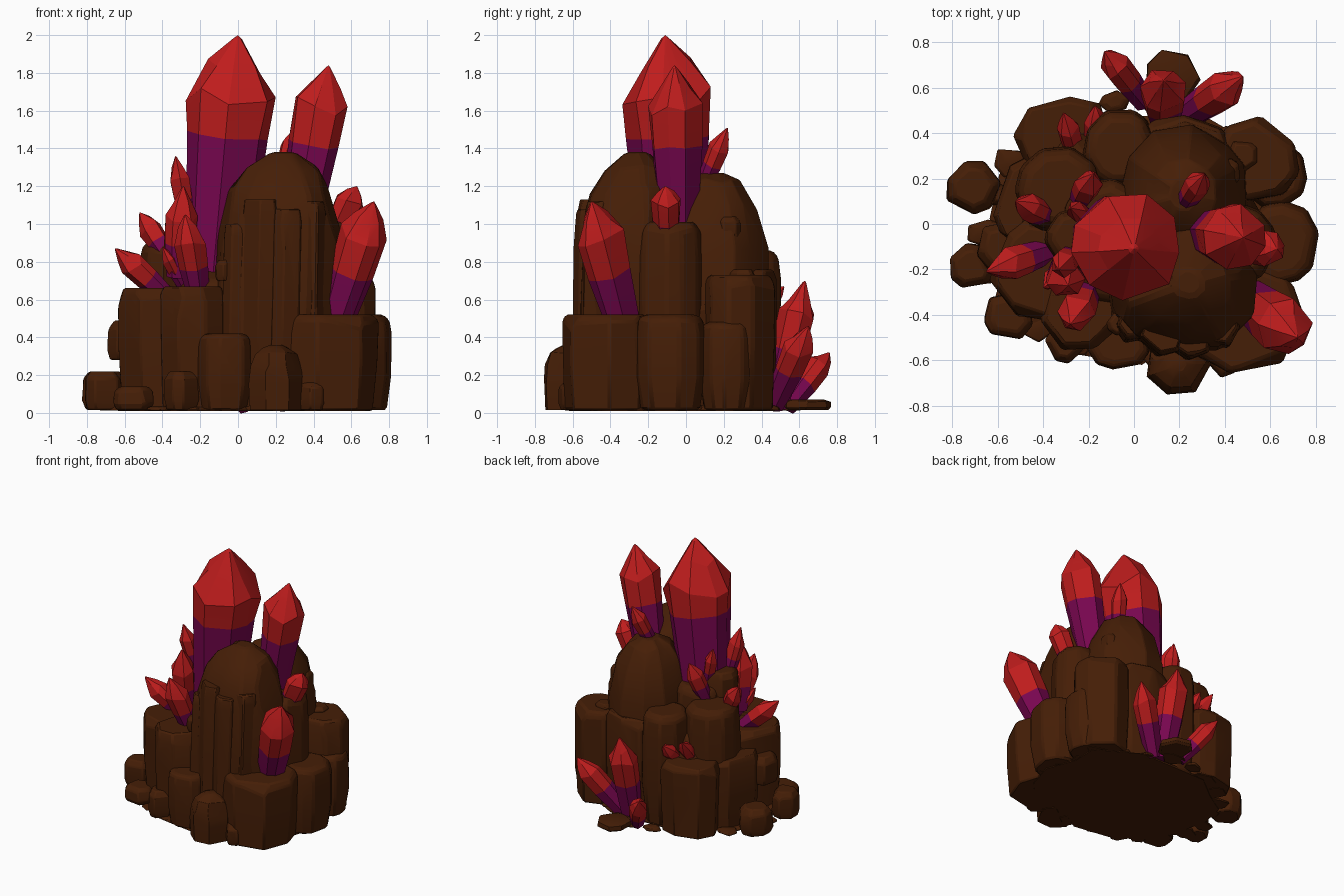
import bpy
import bmesh
import random
from math import cos, sin, pi, radians
from mathutils import Vector

cube = bpy.data.objects.get("Cube")
if cube:
    bpy.data.objects.remove(cube, do_unlink=True)


def make_material(name, colour):
    mat = bpy.data.materials.new(name)
    mat.use_nodes = True
    mat.diffuse_color = (*colour, 1)
    shader = mat.node_tree.nodes["Principled BSDF"]
    shader.inputs["Base Color"].default_value = (*colour, 1)
    shader.inputs["Roughness"].default_value = 0.8
    return mat


BROWN = make_material("rock brown", (0.06, 0.013, 0.002))
PURPLE = make_material("crystal purple", (0.19, 0.002, 0.08))
RED = make_material("crystal red", (0.52, 0.012, 0.012))


def finish(bm, name, materials, bevel, angle):
    bmesh.ops.recalc_face_normals(bm, faces=bm.faces)
    mesh = bpy.data.meshes.new(name)
    bm.to_mesh(mesh)
    bm.free()
    obj = bpy.data.objects.new(name, mesh)
    bpy.context.collection.objects.link(obj)
    for mat in materials:
        mesh.materials.append(mat)
    if bevel:
        mod = obj.modifiers.new("worn edges", "BEVEL")
        mod.width = bevel
        mod.segments = 1
        mod.limit_method = "ANGLE"
        mod.angle_limit = radians(28)
    bpy.ops.object.select_all(action="DESELECT")
    obj.select_set(True)
    bpy.context.view_layer.objects.active = obj
    bpy.ops.object.shade_smooth_by_angle(angle=radians(angle))


def skin(bm, rings):
    """Bridge equal rings of vertices; returns the faces of each band."""
    bands = []
    for low, high in zip(rings, rings[1:]):
        n = len(low)
        bands.append([bm.faces.new((low[i], low[(i + 1) % n], high[(i + 1) % n], high[i]))
                      for i in range(n)])
    return bands


def chisel(bm, rng, cuts, depth):
    """Slice flat facets off the outside of a rock."""
    for _ in range(cuts):
        a = rng.uniform(0, 2 * pi)
        normal = Vector((cos(a), sin(a), rng.uniform(0, 0.7))).normalized()
        far = max((v.co for v in bm.verts), key=normal.dot)
        cut = bmesh.ops.bisect_plane(bm, geom=bm.verts[:] + bm.edges[:] + bm.faces[:],
                                     plane_co=far - normal * depth, plane_no=normal,
                                     clear_outer=True)
        rim = [e for e in cut["geom_cut"] if isinstance(e, bmesh.types.BMEdge)]
        bmesh.ops.edgeloop_fill(bm, edges=rim)


# Height fraction and width of each kind of rock
PROFILES = {
    "block": [(0, 0.92), (0.5, 1), (0.93, 1), (1, 0.88)],
    "column": [(0, 0.84), (0.35, 1), (0.8, 1), (0.95, 0.94), (1, 0.74)],
    "dome": [(0, 0.95), (0.4, 1), (0.68, 0.97), (0.86, 0.78), (0.96, 0.5), (1, 0.22)],
    "spire": [(0, 1), (0.4, 1.04), (0.72, 1.02), (0.85, 0.88), (0.93, 0.6), (1, 0.2)],
    "boulder": [(0, 0.85), (0.25, 1), (0.8, 0.98), (1, 0.7)],
    "shard": [(0, 1), (0.6, 0.9), (1, 0.45)],
}


def rock(name, kind, x, y, rx, ry, top, bottom=0.015, sides=8, lean=(0, 0), rough=0.07, cuts=0):
    rng = random.Random(name)
    bm = bmesh.new()
    turn = rng.uniform(0, pi)
    spokes = [(turn + 2 * pi * (i + rng.uniform(-0.25, 0.25)) / sides,
               1.05 + rng.uniform(-rough, rough)) for i in range(sides)]
    rings = []
    for t, width in PROFILES[kind]:
        ring = []
        for a, r in spokes:
            r *= width * (1 + rng.uniform(-rough, rough) * 0.5)
            z = bottom + (top - bottom) * t
            if 0 < t < 1:
                z += rng.uniform(-rough, rough) * 0.4 * (top - bottom)
            ring.append(bm.verts.new((x + lean[0] * t + rx * r * cos(a),
                                      y + lean[1] * t + ry * r * sin(a), min(z, top))))
        rings.append(ring)
    skin(bm, rings)
    bm.faces.new(rings[-1])
    bm.faces.new(rings[0][::-1])
    chisel(bm, rng, cuts, 0.1 * min(rx, ry))
    finish(bm, name, [BROWN], min(0.015, 0.08 * min(rx, ry)), 26)


def crystal(name, base, tip, radius, split, shoulder=0.72, sides=7):
    """Faceted point from base to tip, purple below the split fraction."""
    rng = random.Random(name)
    base, tip = Vector(base), Vector(tip)
    axis = tip - base
    turn = axis.to_track_quat("Z", "Y")
    bm = bmesh.new()
    start = rng.uniform(0, pi)
    angles = [start + 2 * pi * (i + rng.uniform(-0.2, 0.2)) / sides for i in range(sides)]
    rings = []
    for t, width, wobble in ((0, 0.74, 0), (split, 0.97, 0.012), (shoulder, 1.05, 0.05),
                             (0.5 + shoulder / 2, 0.62, 0.03), (0.985, 0.1, 0)):
        ring = []
        for a in angles:
            r = radius * width * rng.uniform(0.95, 1.05)
            side = turn @ Vector((r * cos(a), r * sin(a), 0))
            ring.append(bm.verts.new(base + axis * (t + rng.uniform(-wobble, wobble)) + side))
        rings.append(ring)
    bands = skin(bm, rings)
    point = bm.verts.new(tip)
    for i in range(sides):
        bm.faces.new((rings[-1][i], rings[-1][(i + 1) % sides], point))
    bottom = bm.faces.new(rings[0][::-1])
    for face in bm.faces:
        face.material_index = 1
    for face in bands[0] + [bottom]:
        face.material_index = 0
    finish(bm, name, [PURPLE, RED], 0, 16)


# Main rock mass: tall front spire, rounded back spire and core
rock("front_spire", "spire", 0.18, -0.28, 0.31, 0.29, 1.38, sides=11, lean=(0.06, 0.02),
     cuts=4)
rock("back_spire", "dome", 0.22, 0.13, 0.28, 0.3, 1.27, sides=12, rough=0.04)
rock("core", "dome", 0, 0, 0.5, 0.42, 0.8, sides=12)

# Chiselled slabs standing proud of the spire's face
for i, (x, y, top) in enumerate([(0.0, -0.44, 1.0), (0.11, -0.49, 1.13), (0.23, -0.51, 1.08),
                                 (0.35, -0.46, 1.12), (0.03, -0.28, 1.18)]):
    rock(f"spire_slab_{i}", "block", x, y, 0.1, 0.1, top, sides=6, lean=(0.02, 0.02), cuts=3)

# Upright blocks round the spires
for name, x, y, rx, ry, top in [
    ("left_front_block", -0.42, -0.21, 0.2, 0.22, 0.66),
    ("left_inner_block", -0.24, -0.37, 0.18, 0.18, 0.67),
    ("right_front_block", 0.49, -0.42, 0.25, 0.24, 0.52),
    ("right_rear_block", 0.53, 0.28, 0.19, 0.19, 0.73),
    ("back_block", 0.22, 0.33, 0.22, 0.15, 0.76),
    ("back_left_block", -0.3, 0.38, 0.21, 0.18, 0.55),
    ("left_rear_block", -0.44, 0.08, 0.17, 0.23, 0.54),
]:
    rock(name, "block", x, y, rx, ry, top, sides=8, cuts=3)

# Rounded columns
for name, x, y, rx, ry, top in [
    ("right_column", 0.45, -0.09, 0.17, 0.18, 1.01),
    ("right_middle_column", 0.64, -0.08, 0.17, 0.18, 0.52),
    ("right_rear_step", 0.62, 0.22, 0.14, 0.15, 0.48),
    ("left_dome", -0.33, 0.15, 0.19, 0.19, 0.91),
    ("left_high_rock", -0.25, -0.06, 0.14, 0.13, 1.08),
    ("inner_left_dome", -0.12, 0.0, 0.2, 0.2, 0.98),
    ("back_dome", -0.06, 0.33, 0.16, 0.17, 0.86),
    ("front_low_column", -0.07, -0.52, 0.14, 0.12, 0.42),
]:
    rock(name, "column", x, y, rx, ry, top, sides=10, rough=0.04)
rock("front_centre_rock", "dome", 0.2, -0.62, 0.14, 0.13, 0.36, sides=7, cuts=4)

# Loose boulders, some lodged higher up
for name, x, y, r, bottom, top in [
    ("left_boulder", -0.71, 0.16, 0.115, 0.015, 0.22),
    ("left_front_boulder", -0.72, -0.19, 0.1, 0.015, 0.22),
    ("front_left_boulder", -0.55, -0.4, 0.11, 0.015, 0.14),
    ("lodged_boulder", -0.58, -0.1, 0.11, 0.28, 0.49),
    ("front_boulder", -0.3, -0.52, 0.09, 0.015, 0.22),
    ("corner_boulder", 0.4, -0.59, 0.08, 0.015, 0.16),
    ("back_boulder", 0.16, 0.64, 0.12, 0.015, 0.07),
    ("high_knob", 0.4, 0.22, 0.07, 0.9, 1.04),
    ("back_knob", 0.48, 0.3, 0.07, 0.66, 0.76),
    ("spire_knob", -0.07, -0.44, 0.05, 0.7, 0.81),
]:
    rock(name, "boulder", x, y, r, r, top, bottom, sides=7, cuts=2)

# Flat chips and the ground skirt
rock("ground_skirt", "shard", 0.02, -0.06, 0.66, 0.53, 0.05, 0.01, sides=16, rough=0.1)
rng = random.Random(4)
for i in range(22):
    a = 2 * pi * i / 22
    reach = rng.uniform(0.9, 1.03)
    size = rng.uniform(0.06, 0.1)
    rock(f"ground_chip_{i}", "shard", 0.01 + 0.66 * reach * cos(a), -0.03 + 0.57 * reach * sin(a),
         size, size * 0.8, rng.uniform(0.03, 0.07), 0.012, sides=6, rough=0.2)

# Two great crystals
crystal("great_crystal", (-0.12, -0.07, 0.75), (0, -0.11, 2.0), 0.228, 0.57, 0.74, 9)
crystal("second_crystal", (0.32, -0.04, 0.95), (0.48, -0.06, 1.84), 0.14, 0.53, 0.74, 8)

# Crystals on the right
crystal("lower_right_crystal", (0.51, -0.33, 0.46), (0.72, -0.5, 1.12), 0.125, 0.43)
crystal("right_column_crystal", (0.5, -0.1, 0.93), (0.63, -0.11, 1.2), 0.075, 0.3)
crystal("high_back_crystal", (0.21, 0.07, 1.15), (0.31, 0.22, 1.51), 0.055, 0.45)

# Small crystals on the left
for name, base, tip, r in [
    ("left_low_crystal", (-0.38, -0.12, 0.62), (-0.65, -0.21, 0.87), 0.07),
    ("left_rear_crystal", (-0.37, 0.03, 0.82), (-0.52, 0.1, 1.06), 0.06),
    ("left_high_crystal", (-0.27, -0.13, 1.0), (-0.33, -0.2, 1.36), 0.055),
    ("left_hidden_crystal", (-0.2, 0.03, 0.98), (-0.28, 0.07, 1.28), 0.045),
    ("left_inner_crystal", (-0.24, 0.1, 0.9), (-0.18, 0.22, 1.2), 0.06),
    ("left_middle_crystal", (-0.32, -0.19, 0.72), (-0.29, -0.27, 1.2), 0.085),
    ("left_front_crystal", (-0.21, -0.28, 0.62), (-0.28, -0.44, 1.05), 0.08),
    ("left_tiny_crystal", (-0.3, -0.18, 0.68), (-0.4, -0.28, 0.88), 0.04),
    ("back_small_crystal", (-0.25, 0.28, 0.5), (-0.31, 0.49, 0.72), 0.05),
    ("back_tiny_crystal", (-0.17, 0.33, 0.5), (-0.17, 0.52, 0.67), 0.05),
]:
    crystal(name, base, tip, r, 0.36, 0.66, 6)

# Crystal cluster low at the back
crystal("back_cluster_middle", (0.13, 0.47, 0.03), (0.13, 0.63, 0.7), 0.1, 0.45)
crystal("back_cluster_left", (0.2, 0.46, 0.04), (0.48, 0.65, 0.46), 0.08, 0.45)
crystal("back_cluster_right", (0.04, 0.54, 0.03), (-0.13, 0.76, 0.32), 0.065, 0.4)
